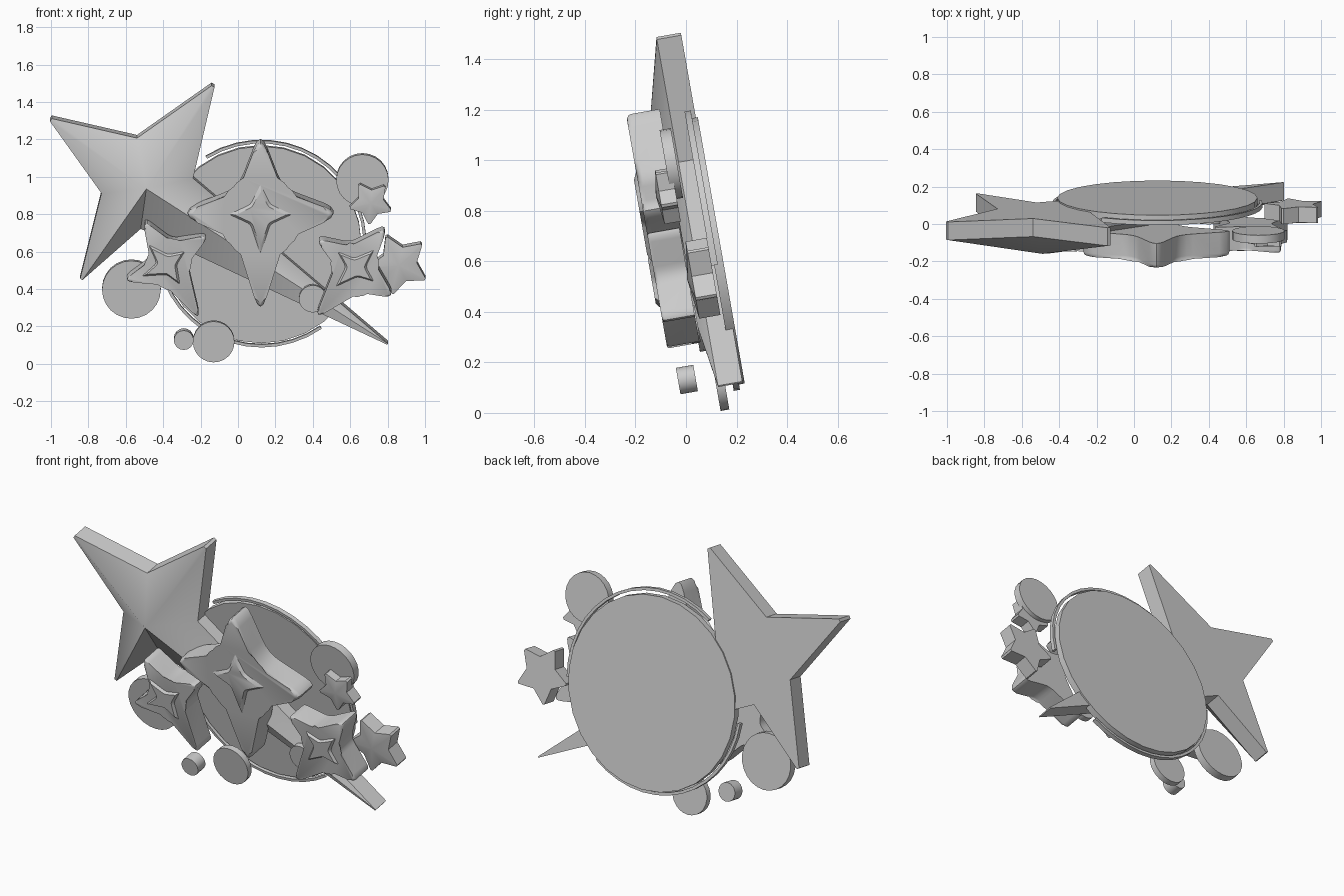
import bpy, bmesh, math
from mathutils import Vector

if "Cube" in bpy.data.objects:
    bpy.data.objects.remove(bpy.data.objects["Cube"])

TILT = math.radians(10)
BACK_Y = 0.245

grey = bpy.data.materials.new("plain_grey")
grey.use_nodes = True
COLOUR = (0.6, 0.6, 0.6, 1)
grey.diffuse_color = COLOUR
grey.node_tree.nodes["Principled BSDF"].inputs["Base Color"].default_value = COLOUR


def finish(name, bm, smooth=True):
    """Turn a flat-lying mesh into an upright, leaning object."""
    bmesh.ops.recalc_face_normals(bm, faces=bm.faces)
    mesh = bpy.data.meshes.new(name)
    bm.to_mesh(mesh)
    bm.free()
    mesh.materials.append(grey)
    obj = bpy.data.objects.new(name, mesh)
    bpy.context.collection.objects.link(obj)
    obj.rotation_euler.x = math.pi / 2 + TILT
    obj.location.y = BACK_Y
    if smooth:
        bpy.ops.object.select_all(action='DESELECT')
        obj.select_set(True)
        bpy.context.view_layer.objects.active = obj
        bpy.ops.object.shade_smooth_by_angle(angle=math.radians(35))
    return obj


def on_plane(points, depth):
    """Upright x, z positions to the leaning plane at a given depth."""
    return [Vector((x, (z + depth * math.sin(TILT)) / math.cos(TILT))) for x, z in points]


def rounded(points, radii, steps):
    """Replace corners by short curves; radii alternate tip, notch."""
    out = []
    for i, p in enumerate(points):
        r = radii[i % 2]
        if r == 0:
            out.append(p)
            continue
        a = p + (points[i - 1] - p).normalized() * r
        b = p + (points[(i + 1) % len(points)] - p).normalized() * r
        for k in range(steps + 1):
            t = k / steps
            out.append(a * (1 - t) ** 2 + p * 2 * t * (1 - t) + b * t * t)
    return out


def slab(name, outline, back, front, bevel=0, apex=None, top_scale=1):
    """Extruded outline with optional soft front edge, peak or taper."""
    bm = bmesh.new()
    mid = sum(outline, Vector((0, 0))) / len(outline)
    low = [bm.verts.new((p.x, p.y, back)) for p in outline]
    top = [mid + (p - mid) * top_scale for p in outline]
    high = [bm.verts.new((p.x, p.y, front)) for p in top]
    bm.faces.new(low)
    n = len(low)
    for i in range(n):
        j = (i + 1) % n
        bm.faces.new((low[i], low[j], high[j], high[i]))
    if apex:
        peak = bm.verts.new(apex)
        for i in range(n):
            bm.faces.new((high[i], high[(i + 1) % n], peak))
    else:
        cap = bm.faces.new(high)
        if bevel:
            bmesh.ops.bevel(bm, geom=list(cap.edges), offset=bevel, segments=3,
                            profile=0.5, affect='EDGES', clamp_overlap=True)
    return finish(name, bm)


def disc(name, x, z, r, back, front, sides=24):
    c = on_plane([(x, z)], (back + front) / 2)[0]
    ring = [c + r * Vector((math.cos(a), math.sin(a)))
            for a in (math.tau * i / sides for i in range(sides))]
    return slab(name, ring, back, front)


def arc(name, x, z, r, start, end, back, front, width=0.016, steps=14):
    """Thin rim strip around part of the main disc."""
    c = on_plane([(x, z)], back)[0]
    angles = [math.radians(start + (end - start) * i / steps) for i in range(steps + 1)]
    line = [c + r * Vector((math.cos(a), math.sin(a))) for a in angles]
    line += [c + (r - width) * Vector((math.cos(a), math.sin(a))) for a in reversed(angles)]
    return slab(name, line, back, front)


def soft_star(name, points, inset, back, front, tip, notch):
    """Puffy four-pointed star with a raised tapered star on its face."""
    slab(name, rounded(on_plane(points, front), (tip, notch), 4), back, front, bevel=0.022)
    slab(name + "_inset", rounded(on_plane(inset, front), (0.012, 0.02), 2),
         front - 0.01, front + 0.014, top_scale=0.72)


def small_star(name, x, z, r, turn, back, wall, peak):
    c = on_plane([(x, z)], wall)[0]
    pts = []
    for i in range(10):
        a = math.radians(turn + 36 * i)
        pts.append(c + (r if i % 2 == 0 else r * 0.56) * Vector((math.cos(a), math.sin(a))))
    slab(name, rounded(pts, (0.012, 0), 1), back, wall, apex=(c.x, c.y, peak))


# Large shooting star with a long tail
star = [(-1.02, 1.325), (-0.54, 1.215), (-0.12, 1.51), (-0.24, 1.0),
        (0.82, 0.1), (-0.52, 0.73), (-0.85, 0.44), (-0.73, 0.92)]
centre = on_plane([(-0.49, 0.935)], 0.236)[0]
slab("shooting_star", rounded(on_plane(star, 0.05), (0.025, 0), 1), 0, 0.098,
     apex=(centre.x, centre.y, 0.236))

# Main disc and its rim strips
disc("main_disc", 0.125, 0.64, 0.535, -0.008, 0.03, 28)
arc("upper_rim", 0.125, 0.645, 0.562, 122, -6, 0.015, 0.04)
arc("lower_rim", 0.125, 0.645, 0.562, -55, -176, 0.015, 0.04)

# Puffy four-pointed stars
soft_star("centre_star",
          [(0.12, 1.23), (0.24, 0.92), (0.56, 0.80), (0.25, 0.66),
           (0.12, 0.25), (-0.01, 0.66), (-0.32, 0.80), (0.0, 0.92)],
          [(0.12, 0.98), (0.18, 0.86), (0.31, 0.80), (0.18, 0.74),
           (0.12, 0.56), (0.06, 0.74), (-0.07, 0.80), (0.06, 0.86)],
          0.135, 0.27, 0.11, 0.08)
soft_star("left_star",
          [(-0.51, 0.77), (-0.35, 0.65), (-0.15, 0.69), (-0.27, 0.53),
           (-0.20, 0.23), (-0.39, 0.42), (-0.62, 0.44), (-0.47, 0.55)],
          [(-0.49, 0.65), (-0.37, 0.59), (-0.27, 0.61), (-0.32, 0.53),
           (-0.30, 0.41), (-0.38, 0.47), (-0.53, 0.46), (-0.44, 0.54)],
          0.14, 0.27, 0.06, 0.04)
soft_star("right_star",
          [(0.41, 0.67), (0.60, 0.63), (0.80, 0.73), (0.73, 0.54),
           (0.84, 0.35), (0.65, 0.38), (0.41, 0.24), (0.52, 0.52)],
          [(0.52, 0.61), (0.62, 0.57), (0.74, 0.62), (0.69, 0.52),
           (0.74, 0.43), (0.64, 0.46), (0.51, 0.40), (0.57, 0.52)],
          0.14, 0.27, 0.06, 0.04)

# Small five-pointed stars
small_star("side_star", 0.86, 0.53, 0.172, 42, 0.04, 0.125, 0.145)
small_star("upper_star", 0.71, 0.86, 0.125, 50, 0.13, 0.195, 0.21)

# Loose round confetti
disc("upper_right_disc", 0.665, 0.985, 0.14, 0.105, 0.15)
disc("lower_left_disc", -0.57, 0.40, 0.157, 0.10, 0.145)
disc("bottom_disc", -0.13, 0.12, 0.111, 0.07, 0.105)
disc("tiny_disc", -0.29, 0.132, 0.053, 0.18, 0.25, 16)
disc("tail_disc", 0.40, 0.35, 0.074, 0.135, 0.17, 20)
